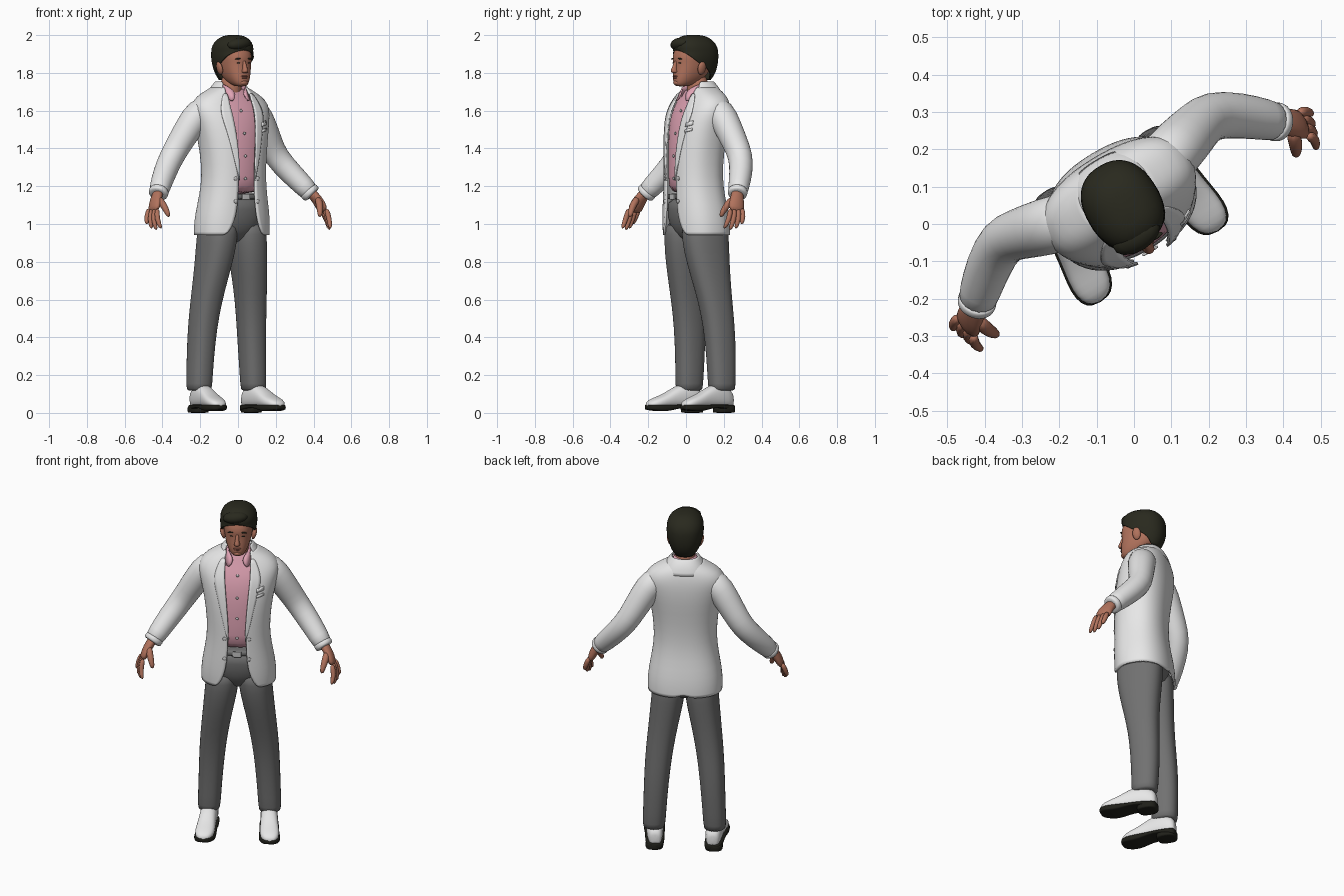
import bpy, bmesh, math
from mathutils import Matrix, Vector

if "Cube" in bpy.data.objects:
    bpy.data.objects.remove(bpy.data.objects["Cube"])

TURN = Matrix.Rotation(math.radians(31), 4, 'Z')


def material(name, r, g, b):
    m = bpy.data.materials.new(name)
    m.use_nodes = True
    m.diffuse_color = (r, g, b, 1)
    bsdf = m.node_tree.nodes["Principled BSDF"]
    bsdf.inputs["Base Color"].default_value = (r, g, b, 1)
    bsdf.inputs["Roughness"].default_value = 0.8
    return m


WHITE = material("white cloth", .83, .83, .83)
GREY = material("grey trousers", .165, .165, .165)
PINK = material("pink shirt", .75, .37, .46)
SKIN = material("skin", .44, .17, .108)
HAIR = material("dark hair", .022, .022, .013)
SOLE = material("black sole", .014, .014, .01)
METAL = material("button grey", .56, .56, .56)
LIP = material("lips", .34, .12, .085)


def finish(name, bm, mat, sub=1, thick=0):
    bmesh.ops.remove_doubles(bm, verts=bm.verts, dist=.0002)
    bmesh.ops.recalc_face_normals(bm, faces=bm.faces)
    bm.transform(TURN)
    me = bpy.data.meshes.new(name)
    bm.to_mesh(me)
    bm.free()
    me.materials.append(mat)
    me.polygons.foreach_set("use_smooth", [True] * len(me.polygons))
    ob = bpy.data.objects.new(name, me)
    bpy.context.collection.objects.link(ob)
    if sub:
        m = ob.modifiers.new("smooth", 'SUBSURF')
        m.levels = m.render_levels = sub
    if thick:
        m = ob.modifiers.new("cloth", 'SOLIDIFY')
        m.thickness, m.offset = thick, 0
    return ob


def loft(name, rings, mat, closed=True, caps=(True, True), sub=1, thick=0):
    bm = bmesh.new()
    rows = [[bm.verts.new(p) for p in r] for r in rings]
    n = len(rows[0])
    for lo, hi in zip(rows, rows[1:]):
        for i in range(n if closed else n - 1):
            j = (i + 1) % n
            bm.faces.new((lo[i], lo[j], hi[j], hi[i]))
    for use, row in zip(caps, (rows[0], rows[-1])):
        if use:
            bm.faces.new(row)
    return finish(name, bm, mat, sub, thick)


def spow(v, p):
    return math.copysign(abs(v) ** p, v)


def level(z, a, front, back, start=None, n=24, p=.85, x=0):
    """Horizontal ring; a start angle leaves it open at the front."""
    c, h = (front + back) / 2, (back - front) / 2
    out = []
    for i in range(n):
        t = math.tau * i / n if start is None else start + (math.tau - 2 * start) * i / (n - 1)
        out.append((x + a * spow(math.sin(t), p), c - h * spow(math.cos(t), p), z))
    return out


def tube(name, pts, radii, mat, n=12, sub=1):
    """Round or flattened tube along a path."""
    pts = [Vector(p) for p in pts]
    rings = []
    for i, p in enumerate(pts):
        t = (pts[min(i + 1, len(pts) - 1)] - pts[max(i - 1, 0)]).normalized()
        side = t.cross(Vector((0, 1, 0))).normalized()
        other = t.cross(side)
        r = radii[i] if isinstance(radii[i], tuple) else (radii[i], radii[i])
        rings.append([p + side * r[0] * math.cos(k * math.tau / n)
                      + other * r[1] * math.sin(k * math.tau / n) for k in range(n)])
    return loft(name, rings, mat, sub=sub)


def blob(name, loc, size, mat, tilt=0):
    bm = bmesh.new()
    m = Matrix.Translation(loc) @ Matrix.Rotation(tilt, 4, 'Y') @ Matrix.Diagonal((*size, 1))
    bmesh.ops.create_uvsphere(bm, u_segments=14, v_segments=8, radius=1, matrix=m)
    return finish(name, bm, mat, 0)


# Jacket body: height, half width, front, back, half opening
COAT = [(.942, .2, -.083, .214, .115), (.975, .202, -.087, .214, .088),
        (1.05, .197, -.09, .208, .062), (1.15, .177, -.09, .188, .052),
        (1.25, .165, -.09, .177, .05), (1.38, .174, -.09, .184, .056),
        (1.5, .195, -.078, .2, .068), (1.58, .215, -.055, .203, .075),
        (1.63, .218, -.03, .2, .078), (1.672, .182, -.01, .192, .076),
        (1.7, .13, .002, .18, .07), (1.722, .088, .012, .165, .064)]
P = .85


def coat_at(z):
    for lo, hi in zip(COAT, COAT[1:]):
        if z <= hi[0]:
            t = (z - lo[0]) / (hi[0] - lo[0])
            return [u + (w - u) * t for u, w in zip(lo, hi)]
    return list(COAT[-1])


def on_front(x, z, lift=.012):
    _, a, f, b, _ = coat_at(z)
    cos = math.sqrt(max(0, 1 - min(1, abs(x) / a) ** (2 / P)))
    return (x, (f + b) / 2 - (b - f) / 2 * cos ** P - lift, z)


rings = [level(z, a, f, b, math.asin((o / a) ** (1 / P)), 33, P) for z, a, f, b, o in COAT]
rings[0][16] = (0, rings[0][16][1], .965)   # back vent
loft("jacket_body", rings, WHITE, False, (False, False), 1, .012)
loft("jacket_collar", [level(1.672, .13, -.005, .196, .8), level(1.705, .108, .002, .186, .85),
                       level(1.735, .085, .012, .168, .9), level(1.752, .072, .025, .15, 1)],
     WHITE, False, (False, False), 1, .008)

# Shirt, trousers seat, belt
loft("shirt", [level(z, a - .025, f + .016, b - .02, p=P) for z, a, f, b, o in COAT[3:]], PINK)
loft("trouser_seat", [level(.895, .04, .03, .12), level(.925, .1, -.03, .18), level(1.0, .17, -.068, .195),
                      level(1.08, .168, -.074, .19), level(1.15, .158, -.074, .172)], GREY)
loft("belt", [level(z, .156, -.081, .172) for z in (1.128, 1.135, 1.155, 1.162)], GREY)
loft("belt_buckle", [level(z, .024, -.088, -.08, p=.4) for z in (1.13, 1.134, 1.156, 1.16)], METAL, sub=0)
for i in range(4):
    blob("shirt_button", on_front(0, 1.24 + i * .12, -.013), (.008, .005, .008), METAL)

# Neck and head
tube("neck", [(0, .08, 1.62), (0, .075, 1.7), (0, .065, 1.8)], [.066, .059, .06], SKIN)
HEAD = [(1.728, .022, -.054, .0), (1.737, .038, -.068, .03), (1.762, .055, -.072, .085),
        (1.795, .069, -.07, .125), (1.835, .077, -.066, .145), (1.86, .08, -.066, .152),
        (1.88, .082, -.07, .155), (1.92, .081, -.06, .152), (1.96, .066, -.034, .135),
        (1.982, .035, .0, .1)]
loft("head", [level(*h) for h in HEAD], SKIN)
loft("nose", [level(1.799, .011, -.08, -.05), level(1.805, .018, -.092, -.05), level(1.815, .014, -.092, -.05),
              level(1.84, .009, -.079, -.05), level(1.868, .009, -.07, -.05)], SKIN)
blob("upper_lip", (0, -.067, 1.782), (.022, .008, .004), LIP)
blob("lower_lip", (0, -.067, 1.774), (.018, .009, .005), LIP)
blob("chin", (0, -.058, 1.748), (.024, .016, .014), SKIN)

# Hair: shell opening around the face, plus a swept fringe
SHELL = [(1.765, .056, -.0, .138, 2.25), (1.79, .074, -.045, .158, 2.08), (1.825, .088, -.065, .171, 1.8),
         (1.855, .095, -.068, .176, 1.32), (1.885, .099, -.068, .177, 1.02), (1.905, .1, -.064, .176, .65),
         (1.928, .099, -.062, .174, 0), (1.958, .09, -.056, .16, 0), (1.983, .067, -.036, .13, 0),
         (1.998, .03, .0, .09, 0)]
loft("hair", [level(*h, n=29) for h in SHELL], HAIR, False, (False, True), 1, .008)
blob("hair_fringe", (-.012, -.032, 1.953), (.07, .04, .033), HAIR, -.12)
blob("hair_crown", (.0, .05, 1.955), (.084, .1, .045), HAIR)

SHOE = [(.188, .022, .09), (.178, .042, .125), (.1, .05, .16), (.04, .048, .145), (-.02, .053, .105),
        (-.07, .056, .086), (-.11, .046, .07), (-.131, .02, .052)]


def shoe_ring(s, y, w, low, high, p, n=16):
    c, h = (low + high) / 2, (high - low) / 2
    x = .173 - .08 * y
    return [(s * (x + w * spow(math.sin(k * math.tau / n), p)), y,
             c + h * spow(math.cos(k * math.tau / n), p)) for k in range(n)]


for s, side in ((1, "left"), (-1, "right")):
    def m(x, y, z):
        return (s * x, y, z)

    # Face details
    blob(side + "_ear", m(.087, .045, 1.825), (.013, .024, .036), SKIN, s * .25)
    blob(side + "_eye", m(.03, -.057, 1.852), (.012, .006, .0035), HAIR)
    blob(side + "_brow", m(.034, -.059, 1.875), (.02, .007, .004), HAIR, s * .12)

    # Lapel and shirt collar
    lapel = []
    for z, w in ((1.23, .004), (1.32, .024), (1.45, .042), (1.55, .058), (1.59, .06), (1.64, .045), (1.69, .025)):
        o = coat_at(z)[4] - .006
        lapel.append([m(*on_front(o + w * t, z, .008)) for t in (0, .5, 1)])
    loft(side + "_lapel", lapel, WHITE, False, (False, False), 1, .008)
    loft(side + "_shirt_collar",
         [[m(.052, -.036, 1.64), m(.066, -.01, 1.665), m(.074, .05, 1.69), m(.062, .11, 1.71), m(0, .138, 1.715)],
          [m(.016, -.016, 1.69), m(.05, .0, 1.722), m(.063, .05, 1.742), m(.053, .105, 1.745), m(0, .132, 1.742)]],
         PINK, False, (False, False), 1, .008)
    for z in (1.12, 1.24):
        blob(side + "_jacket_button", m(*on_front(.068, z, .006)), (.011, .005, .011), METAL)

    # Sleeve with cuff buttons
    tube(side + "_sleeve", [m(.1, .095, 1.622), m(.175, .106, 1.597), m(.23, .122, 1.51), m(.278, .136, 1.43),
                            m(.325, .146, 1.352), m(.391, .105, 1.268), m(.447, .057, 1.196), m(.473, .033, 1.158)],
         [.06, .082, .076, .07, .066, .063, .056, .052], WHITE, 16)
    tube(side + "_cuff", [m(.459, .045, 1.18), m(.463, .042, 1.174), m(.474, .032, 1.158), m(.478, .029, 1.153)],
         [.05, .0545, .0525, .046], WHITE, 16)
    for i in range(3):
        blob(side + "_cuff_button", m(.473 - .014 * i, .081 + .012 * i, 1.205 + .018 * i), (.008,) * 3, METAL)

    # Hand
    tube(side + "_palm", [m(.462, .043, 1.18), m(.488, .023, 1.145), m(.51, .006, 1.107), m(.527, -.006, 1.06)],
         [(.028, .032), (.026, .036), (.025, .047), (.019, .046)], SKIN)
    for i, (name, drop) in enumerate((("little", .078), ("ring", .102), ("middle", .11), ("index", .102))):
        x, y = .53 - .003 * i, .028 - .022 * i
        tip = m(x + .03 - .01 * i, y - .022 - .007 * i, 1.075 - drop)
        tube(side + "_" + name + "_finger",
             [m(x, y, 1.085), m(x + .022 - .003 * i, y - .006 - .003 * i, 1.075 - drop * .5), tip],
             [.016, .0155, .011], SKIN, 8)
    tube(side + "_thumb", [m(.492, .0, 1.14), m(.483, -.038, 1.1), m(.473, -.055, 1.068), m(.466, -.067, 1.036)],
         [.021, .021, .017, .011], SKIN, 8)

    # Trouser leg
    loft(side + "_trouser_leg",
         [level(z, a, f, b, x=s * x) for z, x, a, f, b in
          ((.115, .168, .06, .05, .19), (.13, .168, .063, .048, .193), (.3, .16, .066, .042, .2),
           (.45, .151, .071, .03, .198), (.58, .139, .076, .008, .19), (.72, .119, .082, -.028, .188),
           (.85, .099, .091, -.058, .193), (.95, .088, .093, -.066, .195), (1.02, .085, .085, -.06, .19))], GREY)

    # Shoe with sole and heel
    loft(side + "_shoe", [shoe_ring(s, y, w, .025, h, .8) for y, w, h in SHOE], WHITE)
    loft(side + "_sole", [shoe_ring(s, y * 1.02, w + .005, .026 if .0 < y < .11 else .008 if y > -.1 else .016,
                                    .044, .4) for y, w, h in SHOE], SOLE)
    loft(side + "_heel", [level(z, .049, .08, .192, x=s * .164, p=.7) for z in (0, .004, .03, .038)], SOLE)

# Folded pocket square and pocket edge on the left chest
for name, z, rise in (("pocket_edge", 1.495, .007), ("pocket_square", 1.525, .016)):
    loft(name, [[on_front(x, z + dz + (x - .12) * .25, .006) for x in (.105, .125, .145)] for dz in (-.007, rise)],
         WHITE, False, (False, False), 0, .008)
